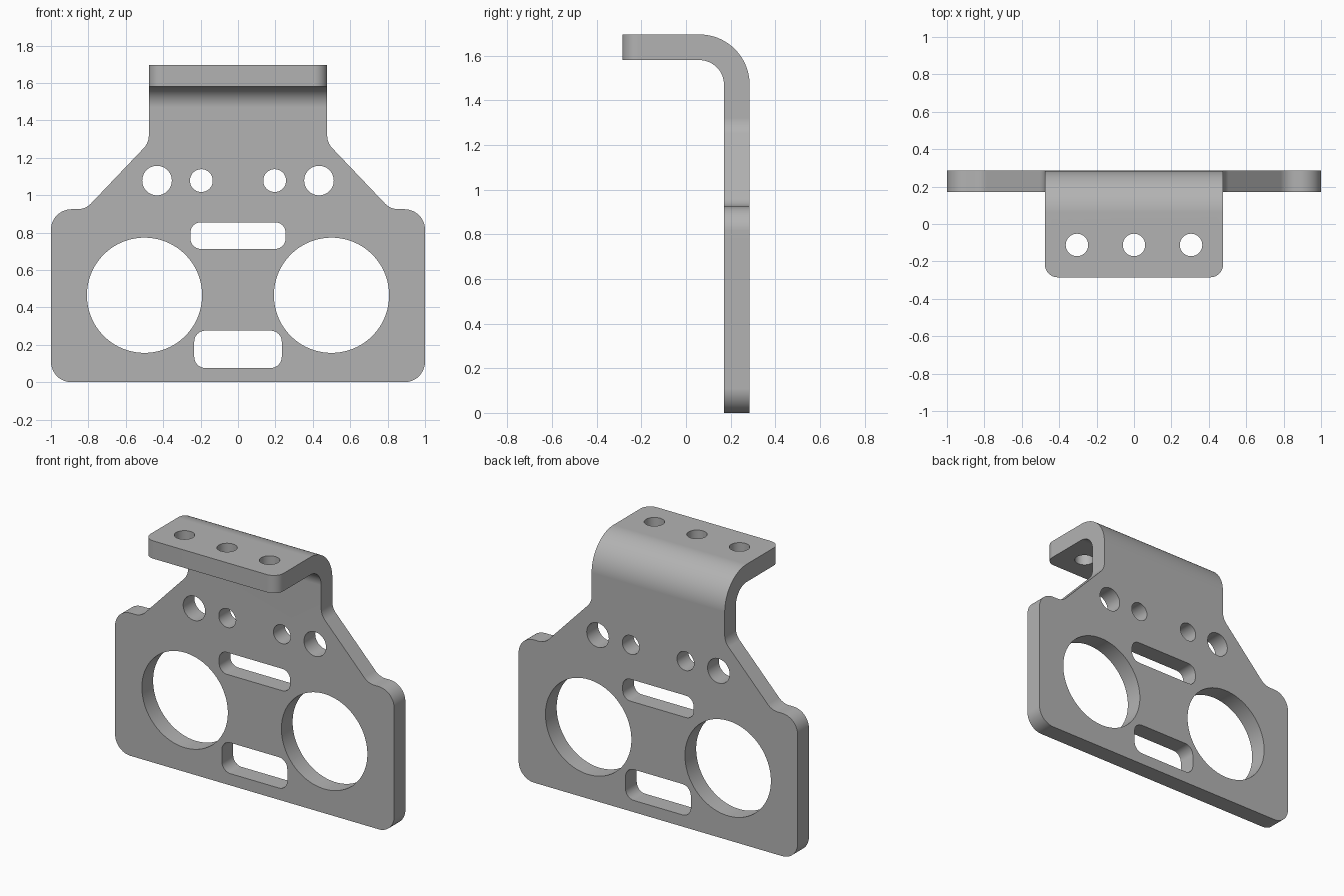
import bpy
import bmesh
from math import pi, cos, sin, tan
from mathutils import Vector

cube = bpy.data.objects.get("Cube")
if cube:
    bpy.data.objects.remove(cube, do_unlink=True)

# Shared sizes
BACK, THICK, TOP = 0.285, 0.115, 1.695
INNER = 0.11
NECK = 0.477

metal = bpy.data.materials.new("plain grey metal")
metal.use_nodes = True
grey = (0.45, 0.45, 0.45, 1)
metal.diffuse_color = grey
metal.node_tree.nodes["Principled BSDF"].inputs["Base Color"].default_value = grey


def rounded(corners, steps=12):
    """Outline from (x, y, radius) corners with each corner filleted."""
    out = []
    for i, (x, y, r) in enumerate(corners):
        p = Vector((x, y))
        if r == 0:
            out.append(p)
            continue
        a = (Vector(corners[i - 1][:2]) - p).normalized()
        b = (Vector(corners[(i + 1) % len(corners)][:2]) - p).normalized()
        half = a.angle(b) / 2
        centre = p + (a + b).normalized() * (r / sin(half))
        start = (p + a * (r / tan(half)) - centre).normalized()
        end = (p + b * (r / tan(half)) - centre).normalized()
        out += [centre + start.slerp(end, k / steps) * r for k in range(steps + 1)]
    return out


def circle(x, y, r, steps=72):
    return [Vector((x + r * cos(2 * pi * k / steps), y + r * sin(2 * pi * k / steps)))
            for k in range(steps)]


def slot(x, y, half_w, half_h, r):
    return rounded([(x + sx * half_w, y + sy * half_h, r)
                    for sx, sy in ((-1, -1), (1, -1), (1, 1), (-1, 1))])


def prism(name, outline, axis, lo, hi):
    """Solid made by extruding an outline along x, y or z."""
    place = {"x": lambda p, d: (d, p.x, p.y),
             "y": lambda p, d: (p.x, d, p.y),
             "z": lambda p, d: (p.x, p.y, d)}[axis]
    bm = bmesh.new()
    near, far = [[bm.verts.new(place(p, d)) for p in outline] for d in (lo, hi)]
    bm.faces.new(near)
    bm.faces.new(far[::-1])
    for i in range(len(outline)):
        bm.faces.new((near[i], near[i - 1], far[i - 1], far[i]))
    bmesh.ops.recalc_face_normals(bm, faces=bm.faces[:])
    mesh = bpy.data.meshes.new(name)
    bm.to_mesh(mesh)
    bm.free()
    obj = bpy.data.objects.new(name, mesh)
    bpy.context.collection.objects.link(obj)
    mesh.materials.append(metal)
    return obj


def combine(target, tool, operation):
    """Apply a boolean and discard the tool."""
    tool.hide_render = True
    mod = target.modifiers.new(operation, "BOOLEAN")
    mod.operation, mod.object, mod.solver = operation, tool, "EXACT"
    bpy.context.view_layer.objects.active = target
    bpy.ops.object.modifier_apply(modifier=mod.name)
    bpy.data.objects.remove(tool, do_unlink=True)


# Bent sheet: upright plate curving forward into the top flange
sheet = rounded([
    (BACK, -0.1, 0), (BACK, TOP, INNER + THICK), (-BACK, TOP, 0),
    (-BACK, TOP - THICK, 0), (BACK - THICK, TOP - THICK, INNER),
    (BACK - THICK, -0.1, 0)], 24)
bracket = prism("bent_bracket", sheet, "x", -1.1, 1.1)

# Front silhouette: wide body, sloping shoulders, narrow neck
half = [(1, 0, 0.11), (1, 0.925, 0.11), (0.815, 0.925, 0.1),
        (NECK, 1.28, 0.1), (NECK, 2, 0)]
outline = rounded(half + [(-x, z, r) for x, z, r in reversed(half)])
combine(bracket, prism("silhouette", outline, "y", -1, 1), "INTERSECT")

# Rounded front corners of the flange
bm = bmesh.new()
bm.from_mesh(bracket.data)
corners = [e for e in bm.edges
           if all(v.co.y < -BACK + 0.001 and abs(v.co.x) > NECK - 0.001 for v in e.verts)
           and abs(e.verts[0].co.z - e.verts[1].co.z) > THICK / 2]
bmesh.ops.bevel(bm, geom=corners, offset=0.07, segments=12, profile=0.5, affect="EDGES")
bm.to_mesh(bracket.data)
bm.free()

# Openings through the plate
openings = [slot(0, 0.784, 0.254, 0.071, 0.055), slot(0, 0.176, 0.234, 0.1, 0.06)]
for side in (-1, 1):
    openings += [circle(side * 0.5, 0.465, 0.308, 120),
                 circle(side * 0.433, 1.078, 0.079),
                 circle(side * 0.196, 1.078, 0.061)]
for shape in openings:
    combine(bracket, prism("plate_cutter", shape, "y", 0, 0.5), "DIFFERENCE")

# Screw holes through the flange
for x in (-0.305, 0, 0.305):
    combine(bracket, prism("flange_cutter", circle(x, -0.112, 0.06), "z", 1.4, 1.9),
            "DIFFERENCE")

# Smooth curved walls, crisp flat faces
bpy.ops.object.select_all(action="DESELECT")
bracket.select_set(True)
bpy.context.view_layer.objects.active = bracket
bpy.ops.object.shade_smooth_by_angle(angle=pi / 6)
weighted = bracket.modifiers.new("even_shading", "WEIGHTED_NORMAL")
weighted.keep_sharp = True
